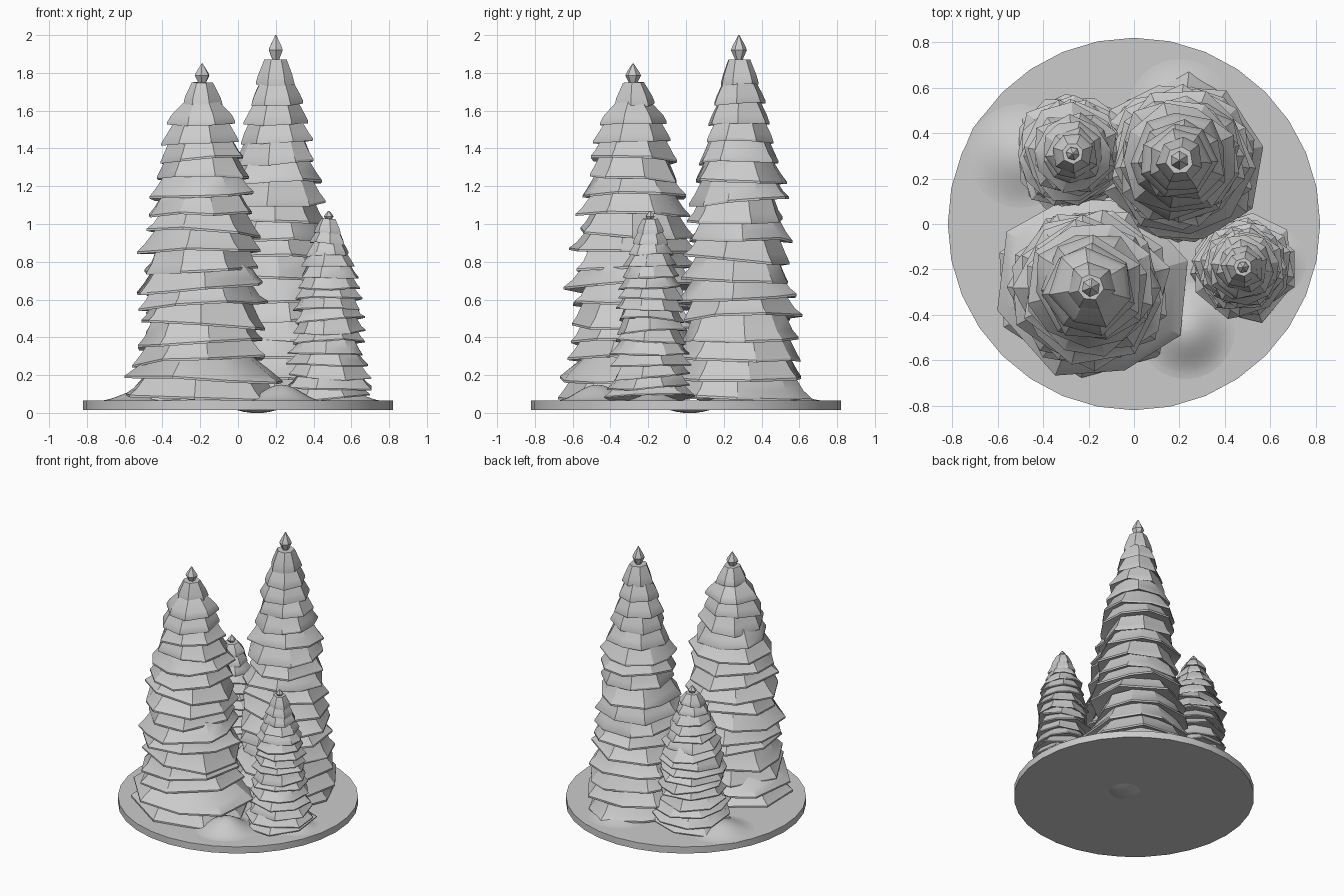
import bpy, bmesh, math, random
from mathutils import Vector

cube = bpy.data.objects.get("Cube")
if cube:
    bpy.data.objects.remove(cube)

grey = bpy.data.materials.new("plain grey")
grey.use_nodes = True
tone = (0.6, 0.6, 0.6, 1)
grey.diffuse_color = tone
grey.node_tree.nodes["Principled BSDF"].inputs["Base Color"].default_value = tone


def finish(name, bm, angle=30):
    bmesh.ops.recalc_face_normals(bm, faces=bm.faces)
    mesh = bpy.data.meshes.new(name)
    bm.to_mesh(mesh)
    bm.free()
    mesh.materials.append(grey)
    obj = bpy.data.objects.new(name, mesh)
    bpy.context.collection.objects.link(obj)
    bpy.ops.object.select_all(action='DESELECT')
    obj.select_set(True)
    bpy.context.view_layer.objects.active = obj
    bpy.ops.object.shade_smooth_by_angle(angle=math.radians(angle))


def skin(bm, rings):
    """Join equal rings of points with quads and cap both ends."""
    loops = [[bm.verts.new(p) for p in ring] for ring in rings]
    n = len(loops[0])
    for low, high in zip(loops, loops[1:]):
        for i in range(n):
            j = (i + 1) % n
            bm.faces.new((low[i], low[j], high[j], high[i]))
    bm.faces.new(loops[0][::-1])
    bm.faces.new(loops[-1])


def lathe(bm, centre, profile, sides, turn=0):
    c = Vector(centre)
    skin(bm, [[c + Vector((r * math.cos(turn + math.tau * i / sides),
                           r * math.sin(turn + math.tau * i / sides), z))
               for i in range(sides)] for r, z in profile])


def radius_at(profile, z):
    for (z0, r0), (z1, r1) in zip(profile, profile[1:]):
        if z <= z1:
            return r0 + (r1 - r0) * max(0, z - z0) / (z1 - z0)
    return profile[-1][1]


def bough_layer(bm, rng, x, y, z, r, top, top_r, sides):
    """One drooping skirt: inner underside, thin rim, sloping shoulder."""
    turn = rng.random() * math.tau
    lean, tilt = rng.random() * math.tau, rng.uniform(0.02, 0.1)
    wobble = [rng.uniform(0.93, 1.08) for _ in range(sides)]
    twist = [rng.uniform(-0.14, 0.14) for _ in range(sides)]
    droop = [rng.uniform(-0.08, 0.08) * (top - z) for _ in range(sides)]
    step = top - z
    shape = [(r * 0.72, z + step * 0.3, 0.5), (r, z, 1), (r * 1.0, z + step * 0.12, 1),
             (r * 0.9, z + step * 0.5, 0.6), (top_r * 0.8, top + step * 0.3, 0.2)]
    rings = []
    for radius, height, amount in shape:
        ring = []
        for i in range(sides):
            a = turn + math.tau * i / sides + twist[i]
            rr = radius * (1 + (wobble[i] - 1) * amount)
            h = height + amount * (droop[i] + rr * tilt * math.cos(a - lean))
            ring.append((x + rr * math.cos(a), y + rr * math.sin(a), max(h, 0.055)))
        rings.append(ring)
    skin(bm, rings)


def tree(name, x, y, height, layers, crown, crown_r, profile, seed):
    rng = random.Random(seed)
    bm = bmesh.new()
    first, last = 0.075, height - crown
    step = (last - first) / layers
    for i in range(layers):
        z = first + i * step
        r = radius_at(profile, z) * rng.uniform(0.98, 1.05)
        sides = rng.choice((7, 8, 9)) if z < height * 0.8 else 7
        bough_layer(bm, rng, x, y, z, r, z + step, radius_at(profile, z + step), sides)
    # Faceted bud on the tip
    lathe(bm, (x, y, last), [(crown_r * 1.1, -crown * 0.1), (crown_r * 0.5, crown * 0.2),
                             (crown_r, crown * 0.5), (crown_r * 0.85, crown * 0.62),
                             (0.003, crown)], 6, rng.random())
    finish(name, bm)


# Trees: profile pairs are height and radius
tree("broad_front_tree", -0.19, -0.28, 1.85, 17, 0.13, 0.042,
     [(0, 0.44), (0.14, 0.42), (0.28, 0.34), (0.55, 0.335), (0.9, 0.31), (1.1, 0.275),
      (1.4, 0.22), (1.55, 0.165), (1.65, 0.09), (1.8, 0.05)], 4)
tree("tall_back_tree", 0.2, 0.28, 2.0, 17, 0.16, 0.042,
     [(0, 0.37), (0.15, 0.36), (0.5, 0.315), (0.9, 0.265), (1.2, 0.24), (1.45, 0.19),
      (1.6, 0.145), (1.75, 0.1), (1.9, 0.06)], 8)
tree("small_side_tree", 0.48, -0.19, 1.07, 16, 0.06, 0.026,
     [(0, 0.25), (0.15, 0.22), (0.3, 0.195), (0.6, 0.175), (0.8, 0.13),
      (0.95, 0.075), (1.05, 0.035)], 15)
tree("small_back_tree", -0.27, 0.31, 1.09, 16, 0.07, 0.03,
     [(0, 0.28), (0.15, 0.25), (0.3, 0.23), (0.6, 0.21), (0.8, 0.155),
      (0.95, 0.09), (1.06, 0.04)], 23)

# Round base plate
bm = bmesh.new()
lathe(bm, (0, 0, 0), [(0.82, 0.015), (0.82, 0.065)], 32)
finish("base_plate", bm)

# Soft ground mounds with a bell profile
for name, x, y, r, h in [("front_mound", 0.23, -0.47, 0.22, 0.085),
                         ("back_mound", -0.5, 0.3, 0.24, 0.06),
                         ("rear_mound", 0.2, 0.5, 0.24, 0.05),
                         ("side_mound", 0.6, -0.17, 0.17, 0.04)]:
    bm = bmesh.new()
    lathe(bm, (x, y, 0.064), [(r * (1 - t / 8) + 0.002,
                               h * (1 - math.cos(math.pi * t / 8)) / 2)
                              for t in range(9)], 24)
    finish(name, bm, 60)

# Shallow bump under the plate
bm = bmesh.new()
lathe(bm, (0.1, 0.02, 0), [(0.03, 0), (0.07, 0.006), (0.11, 0.016)], 12)
finish("underside_bump", bm, 60)
